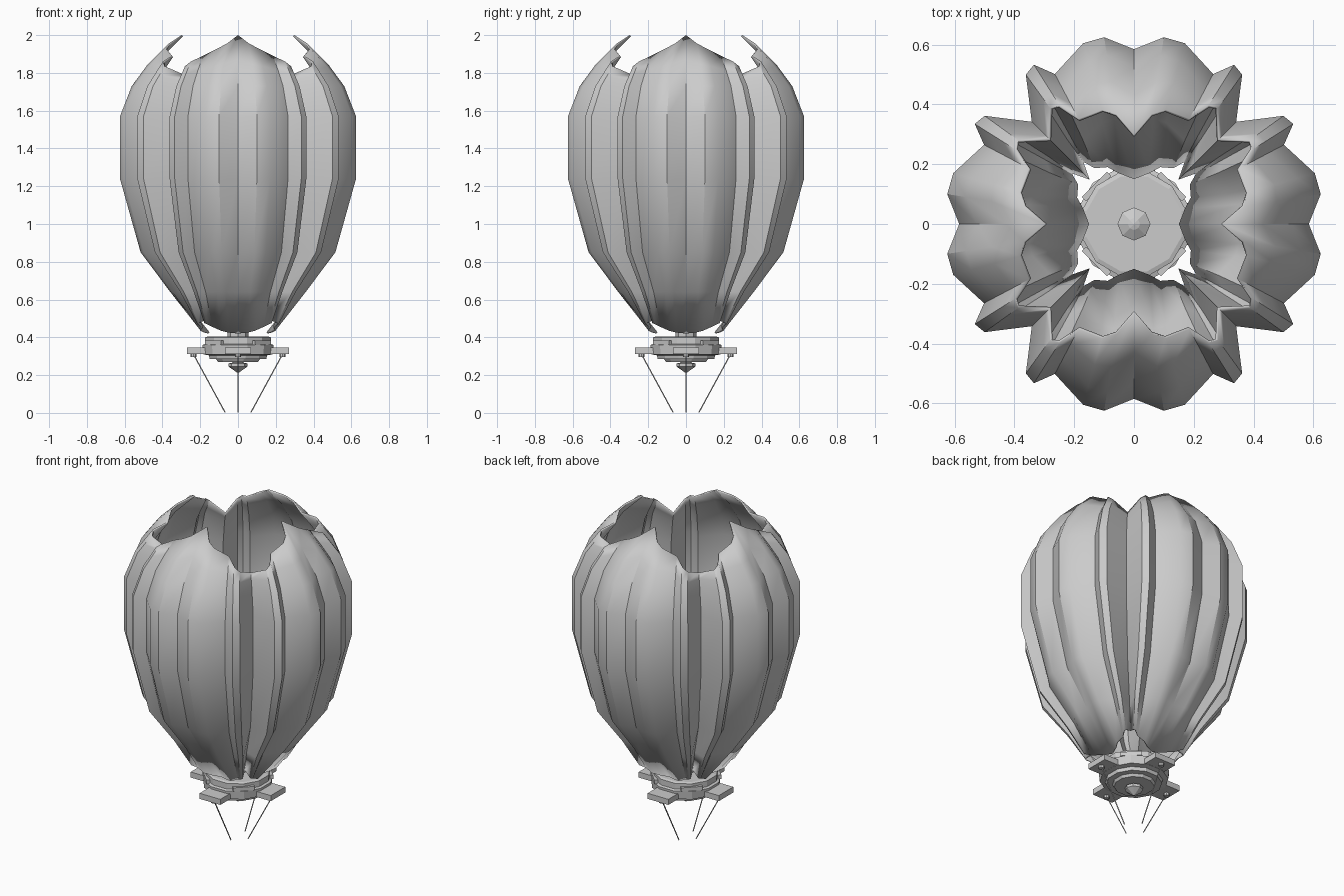
import bpy, bmesh, math
from mathutils import Vector, Matrix

if "Cube" in bpy.data.objects:
    bpy.data.objects.remove(bpy.data.objects["Cube"])

def finish(name, bm, smooth=None):
    bmesh.ops.recalc_face_normals(bm, faces=bm.faces)
    me = bpy.data.meshes.new(name)
    bm.to_mesh(me)
    bm.free()
    ob = bpy.data.objects.new(name, me)
    bpy.context.collection.objects.link(ob)
    if smooth:
        bpy.context.view_layer.objects.active = ob
        ob.select_set(True)
        bpy.ops.object.shade_smooth_by_angle(angle=math.radians(smooth))
        ob.select_set(False)
    return ob

def lathe(name, prof, n, turn=0.0):
    bm = bmesh.new()
    rings = []
    for r, z in prof:
        if r == 0:
            rings.append([bm.verts.new((0, 0, z))] * n)
        else:
            rings.append([bm.verts.new((r * math.cos(turn + math.tau * i / n),
                                        r * math.sin(turn + math.tau * i / n), z)) for i in range(n)])
    for a, b in zip(rings, rings[1:]):
        for i in range(n):
            j = (i + 1) % n
            bm.faces.new(list(dict.fromkeys((a[i], a[j], b[j], b[i]))))
    return finish(name, bm)

def box(name, centre, size, rot=0.0):
    bm = bmesh.new()
    m = Matrix.Rotation(rot, 4, 'Z') @ Matrix.Translation(centre) @ Matrix.Diagonal((*size, 1))
    bmesh.ops.create_cube(bm, size=1, matrix=m)
    return finish(name, bm)

def rod(name, a, b, r, n=6):
    a, b = Vector(a), Vector(b)
    d = b - a
    bm = bmesh.new()
    m = Matrix.Translation((a + b) / 2) @ d.to_track_quat('Z', 'Y').to_matrix().to_4x4()
    bmesh.ops.create_cone(bm, cap_ends=True, segments=n, radius1=r, radius2=r, depth=d.length, matrix=m)
    return finish(name, bm)

# envelope: half cross-section of a petal (x, outward, top z) and its bottom edge
half = [(0, .585, 2.0), (.1, .625, 1.955), (.17, .605, 1.93), (.265, .502, 1.89),
        (.335, .533, 1.86), (.362, .50, 1.835), (.342, .342, 1.79)]
bottom = [(0, .158, .42), (.05, .178, .425), (.09, .198, .435), (.135, .195, .455),
          (.165, .215, .47), (.178, .208, .475), (.155, .155, .50)]
scale = [(.42, .27), (.47, .37), (.85, .825), (1.24, 1), (1.57, 1), (1.73, .9), (1.87, .735), (2.0, .51)]

def scale_at(z):
    for (z0, s0), (z1, s1) in zip(scale, scale[1:]):
        if z <= z1:
            return s0 + (s1 - s0) * (z - z0) / (z1 - z0)
    return scale[-1][1]

bm = bmesh.new()
cols = []
for k in range(4):
    turn = Matrix.Rotation(k * math.pi / 2, 3, 'Z')
    for i in range(-5, 7):
        x, y, zt = half[abs(i)]
        bx, by, bz = bottom[abs(i)]
        sign = math.copysign(1, i)
        col = [bm.verts.new(turn @ Vector((sign * bx, -by, bz)))]
        for z in (.64, .85, 1.24, 1.57, 1.73, 1.73 + .52 * (zt - 1.73), zt):
            s = scale_at(z)
            # petals narrow more slowly than the radius towards the bottom
            w = 1 + .3 * (1 - s) if z < 1.2 and abs(i) < 6 else 1
            col.append(bm.verts.new(turn @ Vector((sign * x * s * w, -y * s, z))))
        cols.append(col)
for c, a in enumerate(cols):
    b = cols[(c + 1) % len(cols)]
    for r in range(len(a) - 1):
        bm.faces.new((a[r], b[r], b[r + 1], a[r + 1]))
env = finish("petal_envelope", bm, 32)
sol = env.modifiers.new("thickness", 'SOLIDIFY')
sol.thickness = .01
sol.offset = -1

# round stepped platform and central parts
lathe("platform", [(0, .27), (.11, .27), (.12, .285), (.155, .285), (.16, .305), (.19, .31), (.195, .36),
                   (.18, .365), (.18, .40), (.165, .405), (0, .405)], 12, math.pi / 12)
lathe("bottom_cone", [(0, .21), (.05, .245), (.05, .262), (.03, .266), (.03, .28), (0, .28)], 8)
lathe("centre_column", [(0, .39), (.055, .39), (.055, .43), (.02, .45), (0, .455)], 8)

# raised blocks round the platform rim
for k in range(4):
    box("rim_block", (.178, 0, .372), (.02, .12, .024), (k + .5) * math.pi / 2)

# arms with sockets and thin ropes
for k in range(4):
    a = k * math.pi / 2
    R = Matrix.Rotation(a, 3, 'Z')
    box("arm", (.22, 0, .328), (.10, .14, .034), a)
    rod("rope_socket", R @ Vector((.235, 0, .295)), R @ Vector((.235, 0, .315)), .016, 8)
    rod("rope", R @ Vector((.23, 0, .30)), R @ Vector((.068, 0, .002)), .003)
